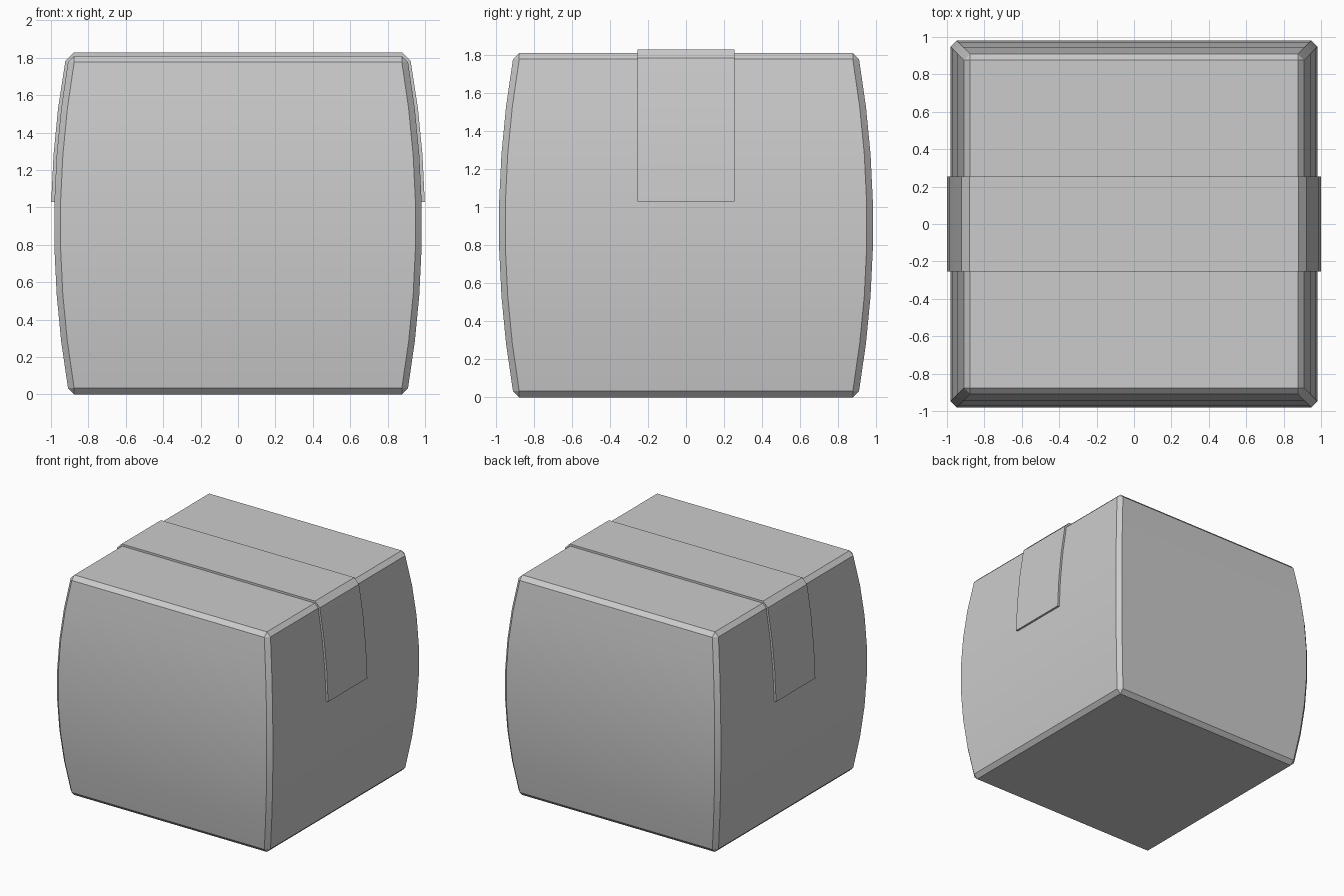
import bpy
import bmesh

if "Cube" in bpy.data.objects:
    bpy.data.objects.remove(bpy.data.objects["Cube"])

H = 1.81      # box height
B = 0.033     # chamfer size
RINGS = [B + i * (H - 2 * B) / 7 for i in range(8)]


def half_width(z):
    t = (z - H / 2) / (H / 2 - B)
    return 0.983 - 0.074 * t * t


def finish(name, bm):
    bmesh.ops.recalc_face_normals(bm, faces=bm.faces)
    mesh = bpy.data.meshes.new(name)
    bm.to_mesh(mesh)
    bm.free()
    obj = bpy.data.objects.new(name, mesh)
    bpy.context.collection.objects.link(obj)
    bpy.ops.object.select_all(action='DESELECT')
    bpy.context.view_layer.objects.active = obj
    obj.select_set(True)
    bpy.ops.object.shade_smooth_by_angle(angle=0.4)
    return obj


# Bulging box: stacked chamfered squares
bm = bmesh.new()
rings = []
for z in RINGS:
    w = half_width(z)
    c = w - B
    pts = [(w, -c), (w, c), (c, w), (-c, w), (-w, c), (-w, -c), (-c, -w), (c, -w)]
    rings.append([bm.verts.new((x, y, z)) for x, y in pts])
for lo, hi in zip(rings, rings[1:]):
    for i in range(8):
        j = (i + 1) % 8
        bm.faces.new((lo[i], lo[j], hi[j], hi[i]))

# Flat top and bottom with chamfered rims and triangular corners
for ring, z in ((rings[0], 0), (rings[-1], H)):
    c = half_width(RINGS[0]) - B
    cap = [bm.verts.new((x, y, z)) for x, y in ((c, -c), (c, c), (-c, c), (-c, -c))]
    bm.faces.new(cap)
    for k in range(4):
        a, b, d = ring[2 * k], ring[2 * k + 1], ring[(2 * k + 2) % 8]
        n = cap[(k + 1) % 4]
        bm.faces.new((a, b, n, cap[k]))
        bm.faces.new((b, d, n))
finish("box", bm)

# Tape strip folded over the top and down to the middle of both sides
T = 0.017
inner = [(half_width(z), z) for z in RINGS[4:]]
outer = [(x + T, z) for x, z in inner]
c = half_width(RINGS[-1]) - B
inner.append((c, H))
outer[-1] = (outer[-1][0] - 0.003, outer[-1][1] + 0.006)
outer.append((c + 0.004, H + T))


def both_sides(half):
    return half + [(-x, z) for x, z in reversed(half)]


bm = bmesh.new()
sections = [[[bm.verts.new((x, y, z)) for y in (-0.255, 0.255)]
             for x, z in both_sides(half)] for half in (inner, outer)]
ins, outs = sections
for i in range(len(ins) - 1):
    for s in sections:
        bm.faces.new((s[i][0], s[i][1], s[i + 1][1], s[i + 1][0]))
    for e in (0, 1):
        bm.faces.new((ins[i][e], ins[i + 1][e], outs[i + 1][e], outs[i][e]))
for i in (0, -1):
    bm.faces.new((ins[i][0], ins[i][1], outs[i][1], outs[i][0]))
finish("tape", bm)
